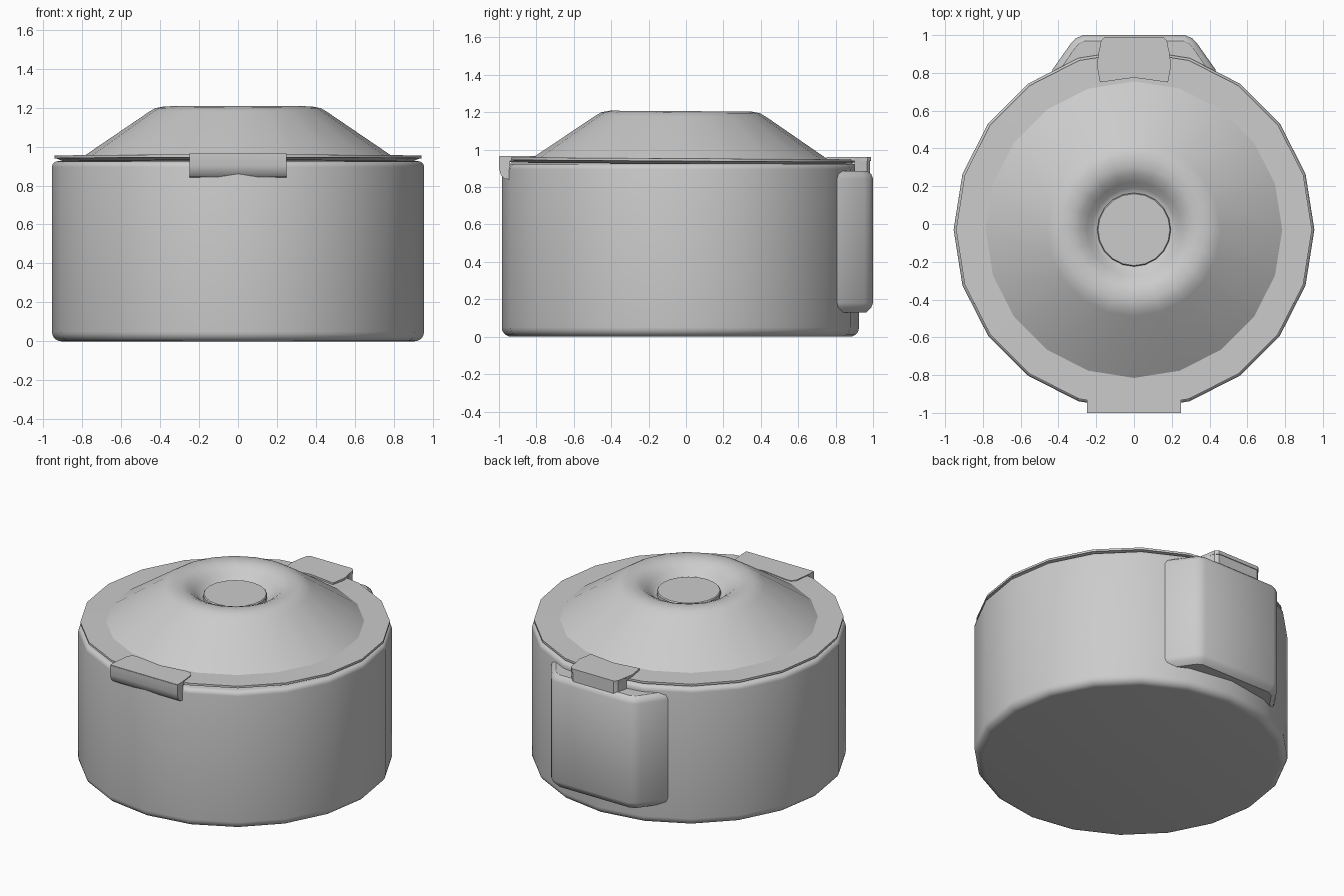
import bpy, bmesh, math

if "Cube" in bpy.data.objects:
    bpy.data.objects.remove(bpy.data.objects["Cube"])

SIDES = 20
CY = -0.03          # centre of the round pot in y


def finish(name, bm, angle=32):
    bmesh.ops.remove_doubles(bm, verts=bm.verts, dist=1e-5)
    bmesh.ops.recalc_face_normals(bm, faces=bm.faces)
    me = bpy.data.meshes.new(name)
    bm.to_mesh(me)
    bm.free()
    ob = bpy.data.objects.new(name, me)
    bpy.context.collection.objects.link(ob)
    bpy.ops.object.select_all(action='DESELECT')
    ob.select_set(True)
    bpy.context.view_layer.objects.active = ob
    bpy.ops.object.shade_smooth_by_angle(angle=math.radians(angle))
    return ob


def loft(name, rings, angle=32):
    """Skin equal-length rings of 3D points and cap both ends."""
    bm = bmesh.new()
    rows = [[bm.verts.new(p) for p in r] for r in rings]
    n = len(rows[0])
    for a, b in zip(rows, rows[1:]):
        for i in range(n):
            j = (i + 1) % n
            bm.faces.new((a[i], a[j], b[j], b[i]))
    bm.faces.new(rows[0])
    bm.faces.new(rows[-1])
    return finish(name, bm, angle)


def lathe(name, profile, loc_z=0.0):
    """Revolve (radius, z) points around the pot axis."""
    step = 2 * math.pi / SIDES
    rings = [[(r * math.cos(i * step), r * math.sin(i * step), z - loc_z)
              for i in range(SIDES)] for r, z in profile]
    ob = loft(name, rings)
    ob.location = (0, CY, loc_z)
    return ob


def arc(cr, cz, rad, a0, a1, n=5):
    return [(cr + rad * math.cos(math.radians(a0 + (a1 - a0) * k / n)),
             cz + rad * math.sin(math.radians(a0 + (a1 - a0) * k / n)))
            for k in range(n + 1)]


def mirrored(half):
    """Close a right-hand outline by mirroring it in x."""
    return half + [(-x, y) for x, y in reversed(half) if x > 1e-6]


# Pot body with rounded foot and shoulder
lathe("pot_body", arc(0.905, 0.05, 0.05, -90, 0) + arc(0.925, 0.895, 0.03, 0, 90, 4))

# Lid: thin flange, cone, rounded crown, dished centre (slightly tilted)
lid = lathe("lid", [(0.90, 0.925), (0.925, 0.937), (0.942, 0.939), (0.942, 0.953),
                    (0.785, 0.955), (0.46, 1.176), (0.425, 1.197), (0.38, 1.206),
                    (0.33, 1.203), (0.29, 1.187), (0.25, 1.155), (0.22, 1.125),
                    (0.195, 1.11)], 0.945)
lid.rotation_euler.x = math.radians(-0.35)

# Central button in the dish
lathe("lid_button", [(0.195, 1.08), (0.195, 1.135), (0.19, 1.142)])

# Rear housing with chamfered top and bottom
def housing(d, z):
    half = [(0.44 - d, 0.78), (0.43 - d, 0.82 - d * 0.5), (0.335 - d * 0.6, 0.955 - d),
            (0.31 - d * 0.5, 0.982 - d), (0.27 - d * 0.3, 1.0 - d)]
    return [(x, y, z) for x, y in mirrored(half)]

loft("rear_housing", [housing(d, z) for d, z in
     ((0.035, 0.13), (0.01, 0.155), (0, 0.18), (0, 0.845), (0.01, 0.87), (0.03, 0.885))])

# Rear latch: plate over the lid plus a block down to the housing
plate = mirrored([(0, 0.775), (0.18, 0.75), (0.197, 0.845), (0.175, 0.97), (0.155, 0.99)])
loft("latch_plate", [[(x, y, z) for x, y in plate] for z in (0.938, 0.955, 0.962)])
block = mirrored([(0.19, 0.90), (0.172, 0.968), (0.15, 0.985)])
loft("latch_block", [[(x, y, z) for x, y in block] for z in (0.875, 0.955)])

# Front clip: plate over the flange, notched around the cone
clip = mirrored([(0, -0.83), (0.18, -0.805), (0.215, -0.808), (0.237, -0.835),
                 (0.25, -0.95), (0.25, -0.998)])
loft("front_clip_plate", [[(x, y, z) for x, y in clip] for z in (0.938, 0.965)])

# Front clip: lip hanging down and blending into the body
lip = [(-0.94, 0.962), (-1.0, 0.962), (-1.0, 0.90), (-0.99, 0.865), (-0.97, 0.845), (-0.94, 0.84)]
loft("front_clip_lip", [[(x, y, z) for y, z in lip] for x in (-0.25, 0.25)])
